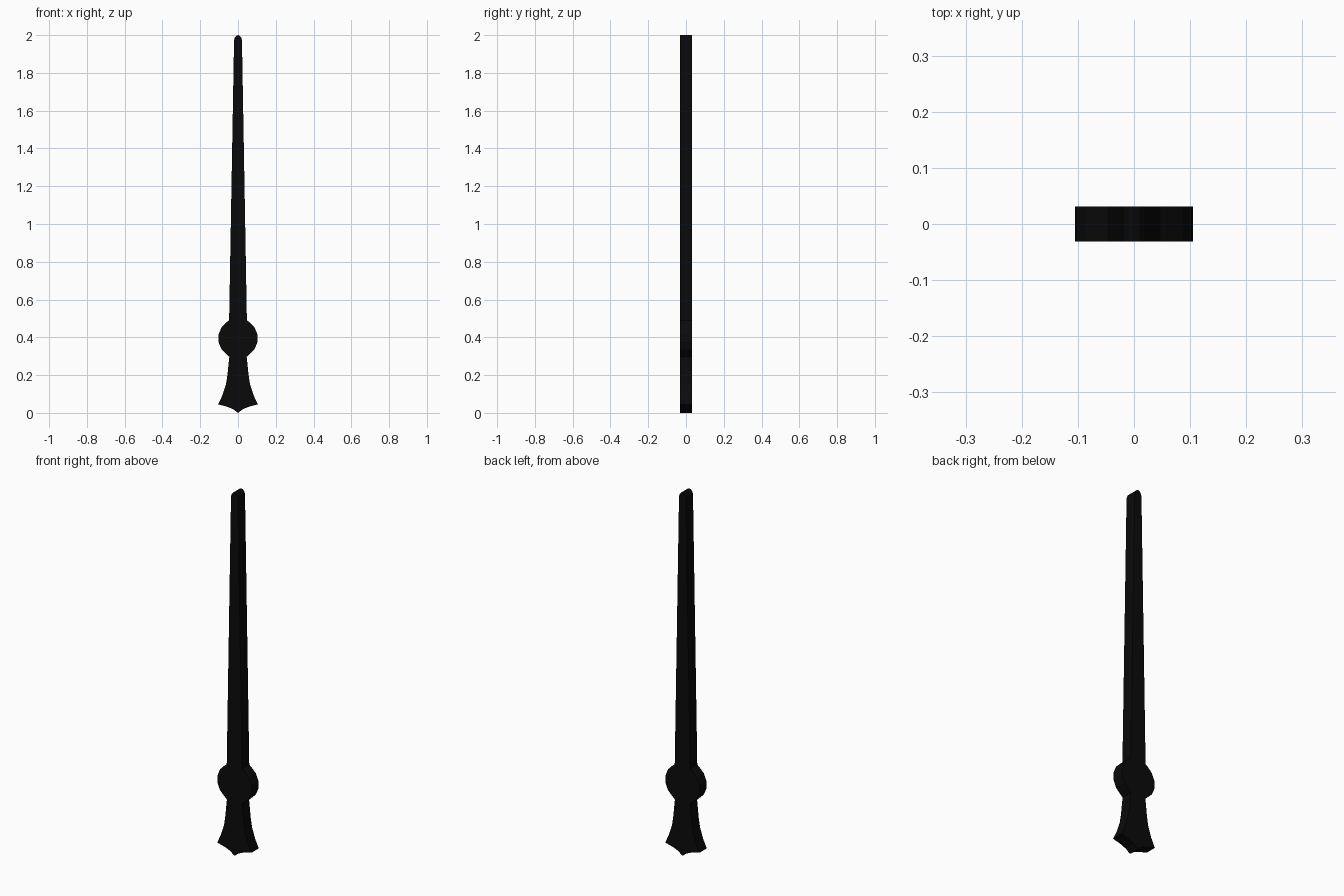
import bpy, bmesh, math

if "Cube" in bpy.data.objects:
    bpy.data.objects.remove(bpy.data.objects["Cube"])

HALF_DEPTH = 0.031
HUB_Z, HUB_R = 0.395, 0.105


def mirrored_plate(name, half, depth):
    """Extrude a right-hand half profile (bottom to top), mirrored in x, along y."""
    outline = half + [(-x, z) for x, z in reversed(half) if x > 0]
    bm = bmesh.new()
    face = bm.faces.new([bm.verts.new((x, -depth, z)) for x, z in outline])
    new = bmesh.ops.extrude_face_region(bm, geom=[face])["geom"]
    bmesh.ops.translate(bm, vec=(0, 2 * depth, 0),
                        verts=[v for v in new if isinstance(v, bmesh.types.BMVert)])
    bmesh.ops.recalc_face_normals(bm, faces=bm.faces)
    caps = [f for f in bm.faces if len(f.verts) > 4]
    bmesh.ops.triangulate(bm, faces=caps)
    mesh = bpy.data.meshes.new(name)
    bm.to_mesh(mesh)
    bm.free()
    obj = bpy.data.objects.new(name, mesh)
    bpy.context.collection.objects.link(obj)
    return obj


# Flared tail with a pointed foot
tail = [(0, 0), (0.025, 0.019), (0.055, 0.032), (0.105, 0.045),
        (0.083, 0.092), (0.064, 0.15), (0.056, 0.2), (0.046, 0.297)]
# Round hub, drawn as the side arc of a polygon
hub = [(HUB_R * math.cos(a), HUB_Z + HUB_R * math.sin(a))
       for a in (math.radians(d) for d in (-33.75, -11.25, 11.25, 33.75, 56.25))]
# Long tapering blade with a blunt tip
blade = [(0.047, 0.49), (0.021, 1.97), (0.018, 1.985), (0.01, 1.996), (0, 2.0)]

hand = mirrored_plate("clock_hand", tail + hub + blade, HALF_DEPTH)

# Black paint
black = bpy.data.materials.new("black_paint")
black.diffuse_color = (0.003, 0.003, 0.003, 1)
black.use_nodes = True
black.node_tree.nodes["Principled BSDF"].inputs["Base Color"].default_value = black.diffuse_color
hand.data.materials.append(black)
